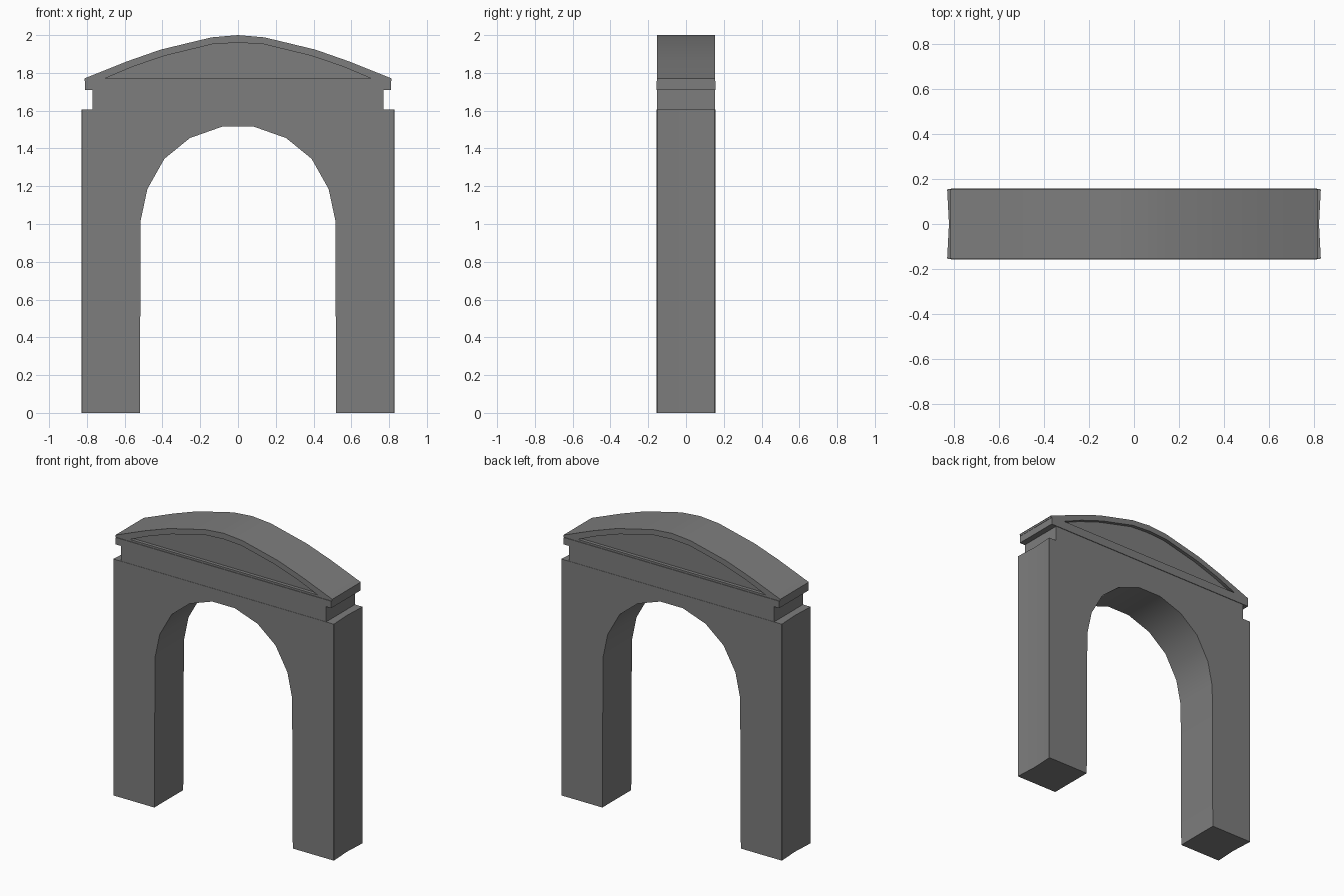
import bpy, bmesh

if "Cube" in bpy.data.objects:
    bpy.data.objects.remove(bpy.data.objects["Cube"])

# Dark grey stone
stone = bpy.data.materials.new("dark_stone")
stone.diffuse_color = (0.205, 0.205, 0.205, 1)
stone.use_nodes = True
stone.node_tree.nodes["Principled BSDF"].inputs["Base Color"].default_value = stone.diffuse_color


def mirrored(half):
    """Left-half points (x <= 0), continued by their mirror image on the right."""
    return half + [(-x, z) for x, z in reversed(half) if x != 0]


def loft(name, profile, stations):
    """Sweep an x-z profile along y. Each station is (y, change of the outer x)."""
    bm = bmesh.new()
    edge_x = max(x for x, z in profile)
    rings = []
    for y, dx in stations:
        ring = []
        for x, z in profile:
            if abs(x) > edge_x - 0.001:
                x += dx if x > 0 else -dx
            ring.append(bm.verts.new((x, y, z)))
        rings.append(ring)
    n = len(profile)
    for a, b in zip(rings, rings[1:]):
        for i in range(n):
            j = (i + 1) % n
            bm.faces.new((a[i], a[j], b[j], b[i]))
    bm.faces.new(rings[0])
    bm.faces.new(rings[-1])
    bmesh.ops.recalc_face_normals(bm, faces=bm.faces)
    mesh = bpy.data.meshes.new(name)
    bm.to_mesh(mesh)
    bm.free()
    mesh.materials.append(stone)
    obj = bpy.data.objects.new(name, mesh)
    bpy.context.collection.objects.link(obj)
    bpy.ops.object.select_all(action='DESELECT')
    obj.select_set(True)
    bpy.context.view_layer.objects.active = obj
    bpy.ops.object.shade_smooth_by_angle(angle=0.52)
    return obj


def slab(name, half_x, half_y, z0, z1):
    profile = [(-half_x, z0), (half_x, z0), (half_x, z1), (-half_x, z1)]
    return loft(name, profile, [(-half_y, 0), (half_y, 0)])


# Arched wall with two piers; the outer sides are slightly hollow
opening = mirrored([(-0.52, 0), (-0.515, 1.02), (-0.48, 1.185),
                    (-0.39, 1.345), (-0.255, 1.455), (-0.085, 1.515)])
wall = [(-0.828, 0)] + opening + [(0.828, 0), (0.828, 1.605), (-0.828, 1.605)]
loft("arched_wall", wall, [(-0.155, -0.003), (-0.151, 0), (0, -0.008),
                           (0.151, 0), (0.155, -0.003)])

# Frieze, almost flush with the wall, and cornice
slab("frieze", 0.77, 0.153, 1.605, 1.71)
slab("cornice", 0.81, 0.157, 1.71, 1.757)
slab("cornice_neck", 0.812, 0.153, 1.757, 1.77)

# Curved pediment: raised rim around a sunken panel on both faces
outer = mirrored([(-0.815, 1.77), (-0.59, 1.86), (-0.41, 1.923),
                  (-0.14, 1.988), (0, 2.0)])
inner = mirrored([(-0.705, 1.77), (-0.56, 1.832), (-0.39, 1.89),
                  (-0.135, 1.952), (0, 1.96)])
loft("pediment_rim", outer + inner[::-1], [(-0.153, 0), (0.153, 0)])
loft("pediment_panel", inner, [(-0.13, 0), (0.13, 0)])
